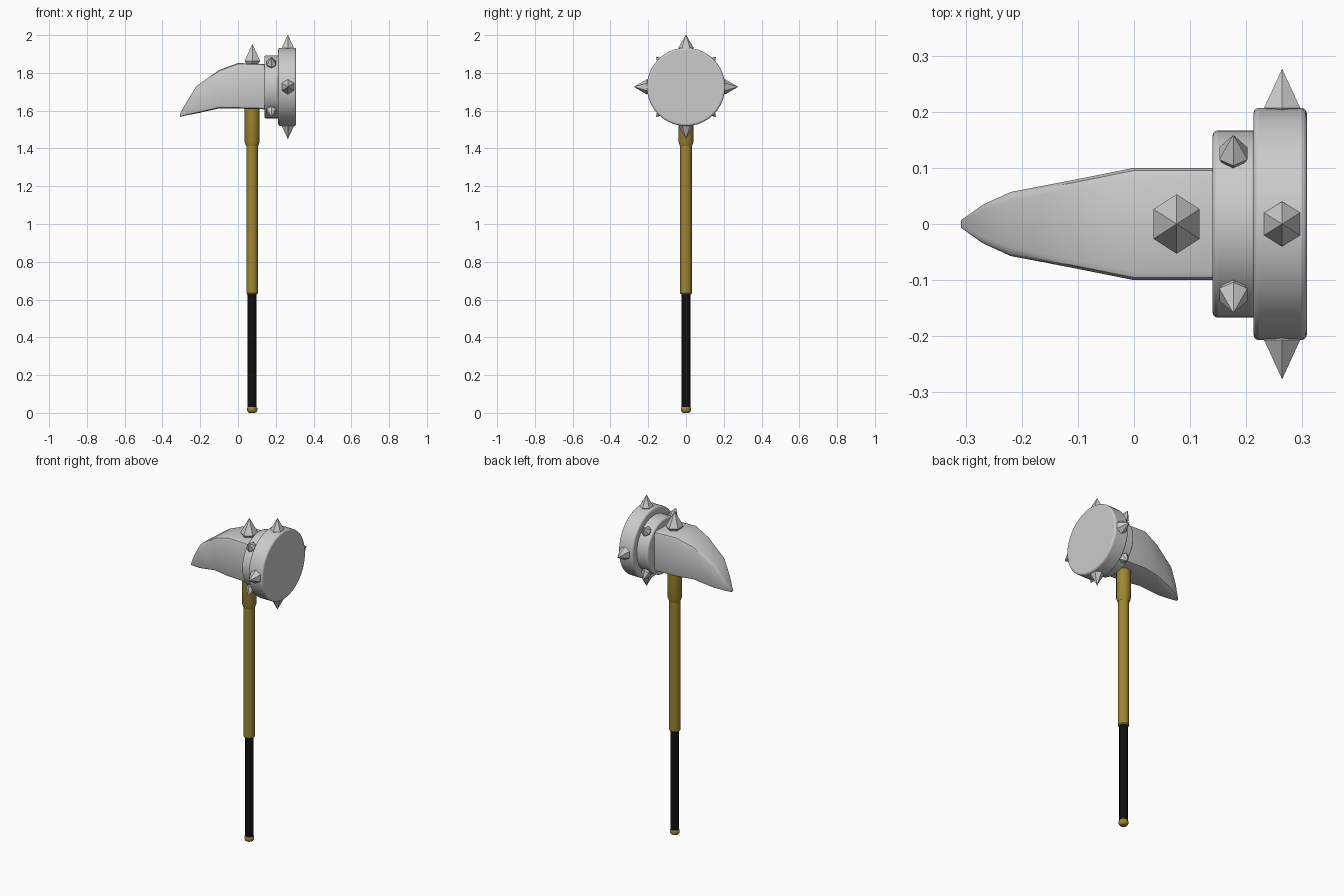
import bpy, bmesh, math
from mathutils import Matrix, Vector

if "Cube" in bpy.data.objects:
    bpy.data.objects.remove(bpy.data.objects["Cube"])

HX = 0.075      # handle axis
HZ = 1.726      # hammer face axis height


def material(name, rgb):
    m = bpy.data.materials.new(name)
    m.diffuse_color = (*rgb, 1)
    m.use_nodes = True
    m.node_tree.nodes["Principled BSDF"].inputs["Base Color"].default_value = m.diffuse_color
    return m


wood = material("gold_brown", (0.34, 0.24, 0.03))
black = material("black_grip", (0.005, 0.005, 0.005))


def finish(bm, name, mat=None, smooth=True, bevel=0):
    bmesh.ops.recalc_face_normals(bm, faces=bm.faces)
    me = bpy.data.meshes.new(name)
    bm.to_mesh(me)
    bm.free()
    ob = bpy.data.objects.new(name, me)
    bpy.context.collection.objects.link(ob)
    if mat:
        me.materials.append(mat)
    if bevel:
        b = ob.modifiers.new("bevel", 'BEVEL')
        b.width, b.segments, b.limit_method = bevel, 3, 'ANGLE'
        b.angle_limit = math.radians(50)
    if smooth:
        bpy.ops.object.select_all(action='DESELECT')
        ob.select_set(True)
        bpy.context.view_layer.objects.active = ob
        bpy.ops.object.shade_smooth_by_angle(angle=math.radians(35))
    return ob


def loft(rings, name, **kw):
    bm = bmesh.new()
    loops = [[bm.verts.new(p) for p in r] for r in rings]
    n = len(loops[0])
    for a, b in zip(loops, loops[1:]):
        for i in range(n):
            j = (i + 1) % n
            bm.faces.new((a[i], a[j], b[j], b[i]))
    bm.faces.new(loops[0])
    bm.faces.new(loops[-1])
    return finish(bm, name, **kw)


def lathe(profile, origin, axis, name, sides=24, **kw):
    # profile is (radius, distance along the axis)
    m = Matrix.Translation(origin) @ Vector(axis).to_track_quat('Z', 'Y').to_matrix().to_4x4()
    rings = [[m @ Vector((r * math.cos(t), r * math.sin(t), h))
              for t in (2 * math.pi * i / sides for i in range(sides))]
             for r, h in profile]
    return loft(rings, name, **kw)


def spike(name, centre, direction, half_x, half_side, length, root):
    # six-sided stud: narrow root, widest ring at the centre, sharp tip
    d = Vector(direction).normalized()
    ex = Vector((1, 0, 0))
    side = d.cross(ex)
    c = Vector(centre)
    rings = []
    for s, h in ((0.65, -root), (1, 0), (0.01, length)):
        rings.append([c + d * h
                      + ex * (s * half_x * math.sin(a) / math.sin(math.pi / 3))
                      + side * (s * half_side * math.cos(a))
                      for a in (i * math.pi / 3 for i in range(6))])
    return loft(rings, name, smooth=False)


# Handle
base = (HX, 0, 0)
up = (0, 0, 1)
lathe([(0.014, 0), (0.022, 0.004), (0.027, 0.013), (0.027, 0.025), (0.023, 0.032)],
      base, up, "pommel", mat=wood)
lathe([(0.0235, 0.03), (0.0235, 0.632)], base, up, "grip", mat=black)
lathe([(0.026, 0.628), (0.031, 0.634), (0.031, 1.43)], base, up, "shaft", mat=wood)
lathe([(0.032, 1.413), (0.040, 1.437), (0.040, 1.63)], base, up, "shaft_collar", mat=wood)

# Curved pick: (x, bottom z, top z, half width)
sections = [(0.15, 1.607, 1.847, 0.1), (0.0, 1.611, 1.852, 0.1),
            (-0.10, 1.612, 1.815, 0.080), (-0.22, 1.585, 1.73, 0.057),
            (-0.27, 1.576, 1.65, 0.034), (-0.308, 1.567, 1.582, 0.007)]
rings = []
for x, lo, hi, w in sections:
    c = min(0.016, w * 0.3, (hi - lo) * 0.3)
    ring = []
    for sy, z, sz, flip in ((1, hi, -1, 0), (1, lo, 1, 1), (-1, lo, 1, 0), (-1, hi, -1, 1)):
        arc = [(sy * (w - c), z), (sy * (w - 0.3 * c), z + sz * 0.3 * c), (sy * w, z + sz * c)]
        ring += [(x, y, zz) for y, zz in (arc[::-1] if flip else arc)]
    rings.append(ring)
loft(rings, "pick_head")

# Hammer collar and striking disc
for name, r, x0, x1 in (("hammer_collar", 0.167, 0.14, 0.22), ("striking_disc", 0.207, 0.213, 0.308)):
    lathe([(r, x0), (r, x1)], (0, 0, HZ), (1, 0, 0), name, sides=40, bevel=0.01)

# Spikes: four large on the disc, four small on the collar, one on top of the pick
for i in range(4):
    for name, off, x, r, hx, hs, length in (
            ("disc_spike", 0, 0.264, 0.207, 0.032, 0.040, 0.069),
            ("collar_spike", math.pi / 4, 0.177, 0.178, 0.025, 0.031, 0.046)):
        a = i * math.pi / 2 + off
        d = Vector((0, math.cos(a), math.sin(a)))
        spike(f"{name}_{i + 1}", Vector((x, 0, HZ)) + d * r, d, hx, hs, length, 0.02)
spike("top_spike", (0.076, 0, 1.864), up, 0.041, 0.053, 0.088, 0.025)
